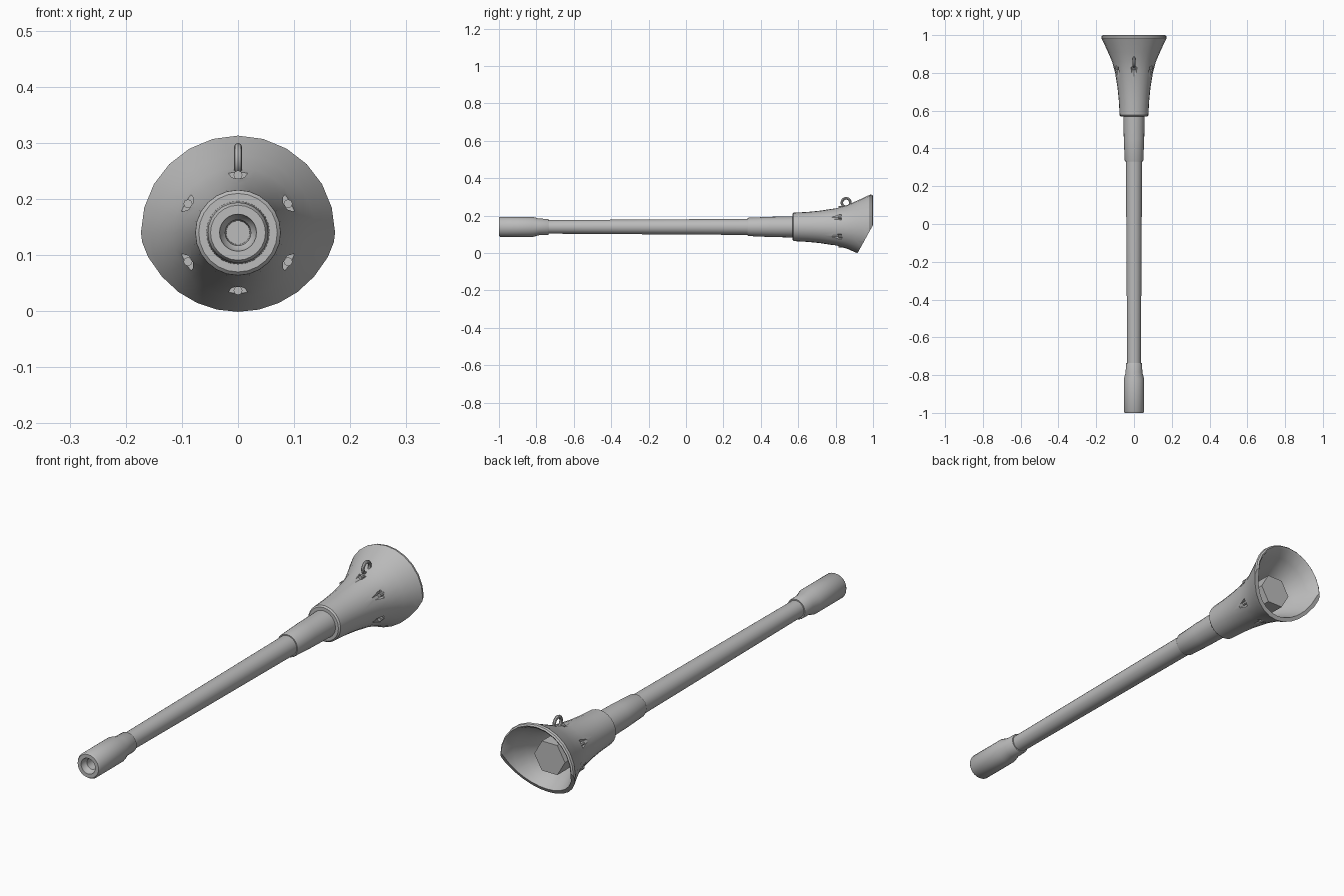
import bpy, bmesh, math
from mathutils import Matrix, Vector

if "Cube" in bpy.data.objects:
    bpy.data.objects.remove(bpy.data.objects["Cube"])

AXIS_Z = 0.14
steel = bpy.data.materials.new("grey steel")
steel.diffuse_color = (0.5, 0.5, 0.5, 1)
steel.use_nodes = True
steel.node_tree.nodes["Principled BSDF"].inputs["Base Color"].default_value = steel.diffuse_color


def finish(name, bm, smooth=True):
    bmesh.ops.recalc_face_normals(bm, faces=bm.faces)
    me = bpy.data.meshes.new(name)
    bm.to_mesh(me)
    bm.free()
    ob = bpy.data.objects.new(name, me)
    bpy.context.collection.objects.link(ob)
    me.materials.append(steel)
    if smooth:
        bpy.ops.object.select_all(action='DESELECT')
        ob.select_set(True)
        bpy.context.view_layer.objects.active = ob
        bpy.ops.object.shade_smooth_by_angle(angle=math.radians(35))
    return ob


def lathe(name, profile, sides=24, closed=False, smooth=True):
    """Spin (y, radius) points about the long axis; radius 0 closes an end."""
    bm = bmesh.new()
    rings = []
    for y, r in profile:
        if r == 0:
            rings.append([bm.verts.new((0, y, AXIS_Z))] * sides)
        else:
            rings.append([bm.verts.new((r * math.cos(a), y, AXIS_Z + r * math.sin(a)))
                          for a in (2 * math.pi * i / sides for i in range(sides))])
    pairs = list(zip(rings, rings[1:]))
    if closed:
        pairs.append((rings[-1], rings[0]))
    for a, b in pairs:
        for i in range(sides):
            j = (i + 1) % sides
            bm.faces.new(list(dict.fromkeys((a[i], a[j], b[j], b[i]))))
    return finish(name, bm, smooth)


def cut(ob, cutter):
    mod = ob.modifiers.new("cut", 'BOOLEAN')
    mod.operation = 'DIFFERENCE'
    mod.solver = 'EXACT'
    mod.object = cutter
    cutter.hide_render = True
    cutter.hide_viewport = True


def rod(bm, radius, y0, y1, x, z, sides):
    m = Matrix.Translation((x, (y0 + y1) / 2, z)) @ Matrix.Rotation(math.pi / 2, 4, 'X')
    bmesh.ops.create_cone(bm, cap_ends=True, segments=sides, radius1=radius,
                          radius2=radius, depth=y1 - y0, matrix=m)


# Muzzle with stepped bore, neck behind it
lathe("muzzle", [(-0.90, 0), (-0.90, 0.021), (-0.975, 0.023), (-0.985, 0.031),
                 (-1.0, 0.033), (-1.0, 0.049), (-0.992, 0.054), (-0.82, 0.054),
                 (-0.785, 0.044), (-0.738, 0.043), (-0.735, 0.041), (-0.735, 0)])
# Tapered tube and rear sleeve
lathe("barrel", [(-0.76, 0), (-0.76, 0.036), (0.35, 0.043), (0.35, 0)])
lathe("rear_sleeve", [(0.33, 0), (0.33, 0.047), (0.335, 0.049), (0.45, 0.054),
                      (0.60, 0.057), (0.60, 0)])
# Hexagonal block inside the bell
lathe("hex_block", [(0.72, 0), (0.72, 0.072), (0.91, 0.072), (0.91, 0)],
      sides=6, smooth=False)

# Flared bell: outer skin, rounded lip, hollow interior
bell = lathe("flared_bell", [
    (0.57, 0), (0.57, 0.070), (0.576, 0.076), (0.65, 0.080), (0.72, 0.087),
    (0.80, 0.100), (0.86, 0.116), (0.91, 0.138), (0.95, 0.156), (0.985, 0.173),
    (0.995, 0.171), (1.0, 0.165), (0.995, 0.158), (0.95, 0.138), (0.90, 0.113),
    (0.85, 0.092), (0.79, 0.080), (0.77, 0.078), (0.77, 0)])

# Slanted trim under the rear lip
bm = bmesh.new()
bmesh.ops.create_cube(bm, size=1)
lo, hi = Vector((0, 0.920, 0.005)), Vector((0, 1.0, 0.150))
d = (hi - lo).normalized()
n = Vector((0, d.z, -d.y))
rot = Matrix((Vector((1, 0, 0)), n, d)).transposed().to_4x4()
bmesh.ops.transform(bm, matrix=Matrix.Translation((lo + hi) / 2 + n * 0.5) @ rot,
                    verts=bm.verts)
trim = finish("trim_cutter", bm, False)
cut(bell, trim)

# Six bolt pockets around the bell with bolts in them
pockets, bolts = bmesh.new(), bmesh.new()
for k in range(6):
    a = math.radians(30 + 60 * k)
    c, s = math.cos(a), math.sin(a)
    rod(pockets, 0.020, 0.78, 0.832, 0.115 * c, AXIS_Z + 0.115 * s, 10)
    rod(bolts, 0.008, 0.815, 0.84, 0.103 * c, AXIS_Z + 0.103 * s, 8)
cut(bell, finish("pocket_cutter", pockets, False))
finish("pocket_bolts", bolts)

# Lifting eye on top of the bell
bm = bmesh.new()
N, M = 16, 8
ring = []
for i in range(N):
    a = 2 * math.pi * i / N
    ring.append([bm.verts.new((0.007 * math.sin(b),
                               0.856 + (0.023 + 0.007 * math.cos(b)) * math.cos(a),
                               0.270 + (0.023 + 0.007 * math.cos(b)) * math.sin(a)))
                 for b in (2 * math.pi * j / M for j in range(M))])
for i in range(N):
    p, q = ring[i], ring[(i + 1) % N]
    for j in range(M):
        bm.faces.new((p[j], p[(j + 1) % M], q[(j + 1) % M], q[j]))
finish("lifting_eye", bm)
